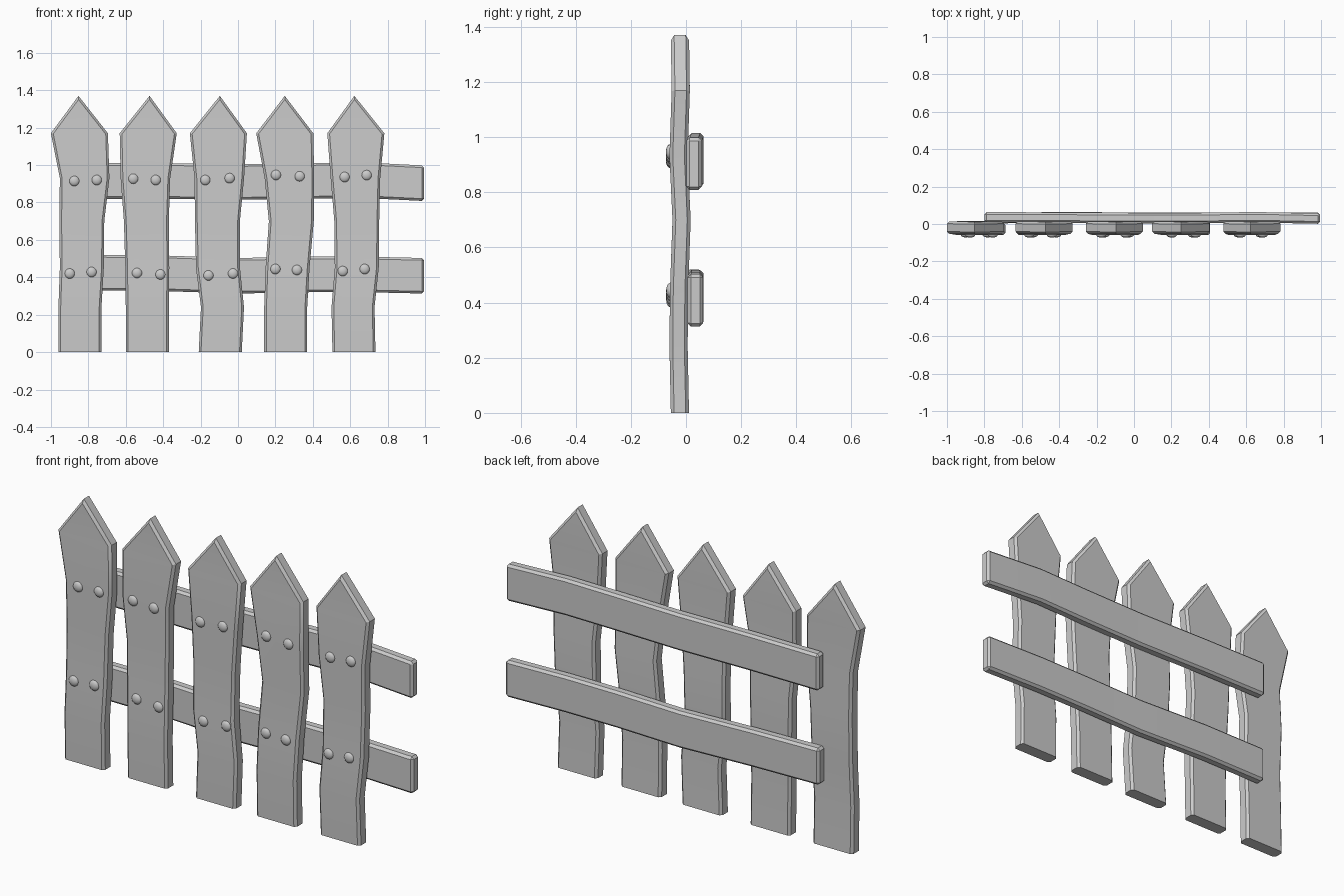
import bpy
import bmesh
from mathutils import Vector

if "Cube" in bpy.data.objects:
    bpy.data.objects.remove(bpy.data.objects["Cube"], do_unlink=True)

# Single plain grey material
grey = bpy.data.materials.new("plain grey")
grey.use_nodes = True
colour = (0.6, 0.6, 0.6, 1.0)
grey.diffuse_color = colour
grey.node_tree.nodes["Principled BSDF"].inputs["Base Color"].default_value = colour


def finish(bm, name):
    """Turn a bmesh into a shaded scene object."""
    mesh = bpy.data.meshes.new(name)
    bmesh.ops.recalc_face_normals(bm, faces=bm.faces[:])
    bm.to_mesh(mesh)
    bm.free()
    mesh.materials.append(grey)
    obj = bpy.data.objects.new(name, mesh)
    bpy.context.collection.objects.link(obj)
    bpy.ops.object.select_all(action="DESELECT")
    obj.select_set(True)
    bpy.context.view_layer.objects.active = obj
    bpy.ops.object.shade_smooth_by_angle(angle=0.5)
    return obj


def loft(rings):
    """Skin a row of four-point rings into a closed plank."""
    bm = bmesh.new()
    rows = [[bm.verts.new(p) for p in ring] for ring in rings]
    for low, high in zip(rows, rows[1:]):
        for i in range(4):
            j = (i + 1) % 4
            bm.faces.new((low[i], low[j], high[j], high[i]))
    bm.faces.new(rows[0])
    bm.faces.new(rows[-1])
    bmesh.ops.remove_doubles(bm, verts=bm.verts[:], dist=0.0001)
    return bm


def chamfer(bm, edges, width):
    bmesh.ops.bevel(bm, geom=edges, offset=width, offset_type="OFFSET",
                    segments=1, profile=0.5, affect="EDGES")


# Pickets: heights, widths and depths are shared, the centre line wanders
heights = [0, 0.24, 0.45, 0.7, 0.93, 1.17, 1.37]
widths = [0.23, 0.23, 0.235, 0.24, 0.265, 0.305, 0]
depths = [-0.022, -0.027, -0.025, -0.016, -0.027, -0.019, -0.022]
half_thickness = 0.033
picket_centres = [
    [-0.845, -0.845, -0.835, -0.835, -0.82, -0.848, -0.853],
    [-0.485, -0.485, -0.485, -0.49, -0.495, -0.48, -0.473],
    [-0.095, -0.083, -0.107, -0.11, -0.1, -0.105, -0.097],
    [0.255, 0.255, 0.265, 0.285, 0.275, 0.25, 0.25],
    [0.62, 0.615, 0.635, 0.635, 0.628, 0.63, 0.622],
]

for number, centres in enumerate(picket_centres, start=1):
    rings = []
    for x, y, z, w in zip(centres, depths, heights, widths):
        left, right = x - w / 2, x + w / 2
        front, back = y - half_thickness, y + half_thickness
        rings.append([(left, front, z), (right, front, z),
                      (right, back, z), (left, back, z)])
    bm = loft(rings)
    # Soften only the long outline edges, keeping the tip and foot crisp
    outline = [e for e in bm.edges
               if abs(e.verts[0].co.z - e.verts[1].co.z) > 0.01]
    chamfer(bm, outline, 0.012)
    finish(bm, f"picket_{number}")


# Rails: slightly crooked planks behind the pickets
rail_xs = [-0.8, -0.42, 0, 0.35, 0.65, 0.995]
rails = {
    "upper_rail": ([0.915, 0.915, 0.91, 0.915, 0.92, 0.903],
                   [0.036, 0.034, 0.032, 0.032, 0.036, 0.029]),
    "lower_rail": ([0.425, 0.422, 0.408, 0.415, 0.416, 0.408],
                   [0.03, 0.036, 0.034, 0.033, 0.034, 0.034]),
}
rail_half_height, rail_half_depth = 0.095, 0.028

for name, (zs, ys) in rails.items():
    rings = []
    for x, y, z in zip(rail_xs, ys, zs):
        front, back = y - rail_half_depth, y + rail_half_depth
        low, high = z - rail_half_height, z + rail_half_height
        rings.append([(x, front, low), (x, back, low),
                      (x, back, high), (x, front, high)])
    bm = loft(rings)
    bmesh.ops.recalc_face_normals(bm, faces=bm.faces[:])
    corners = [e for e in bm.edges if e.calc_face_angle(0) > 0.8]
    chamfer(bm, corners, 0.012)
    finish(bm, name)


# Nails: domed heads, two per crossing; given as x pair, height pair
upper_nails = [
    (-0.875, -0.755, 0.915, 0.92), (-0.56, -0.44, 0.927, 0.92),
    (-0.175, -0.045, 0.92, 0.93), (0.203, 0.33, 0.947, 0.94),
    (0.57, 0.688, 0.936, 0.946),
]
lower_nails = [
    (-0.9, -0.783, 0.42, 0.428), (-0.54, -0.415, 0.423, 0.415),
    (-0.158, -0.027, 0.41, 0.42), (0.2, 0.315, 0.444, 0.439),
    (0.56, 0.677, 0.433, 0.444),
]


def nail(name, x, y, z, radius=0.027):
    bm = bmesh.new()
    bmesh.ops.create_uvsphere(bm, u_segments=16, v_segments=10, radius=radius)
    bmesh.ops.scale(bm, vec=Vector((1, 0.55, 1)), verts=bm.verts[:])
    bmesh.ops.translate(bm, vec=Vector((x, y, z)), verts=bm.verts[:])
    finish(bm, name)


for row, nails, face_y in (("upper", upper_nails, -0.058),
                           ("lower", lower_nails, -0.057)):
    for number, (xa, xb, za, zb) in enumerate(nails, start=1):
        nail(f"{row}_nail_{number}_a", xa, face_y, za)
        nail(f"{row}_nail_{number}_b", xb, face_y, zb)
